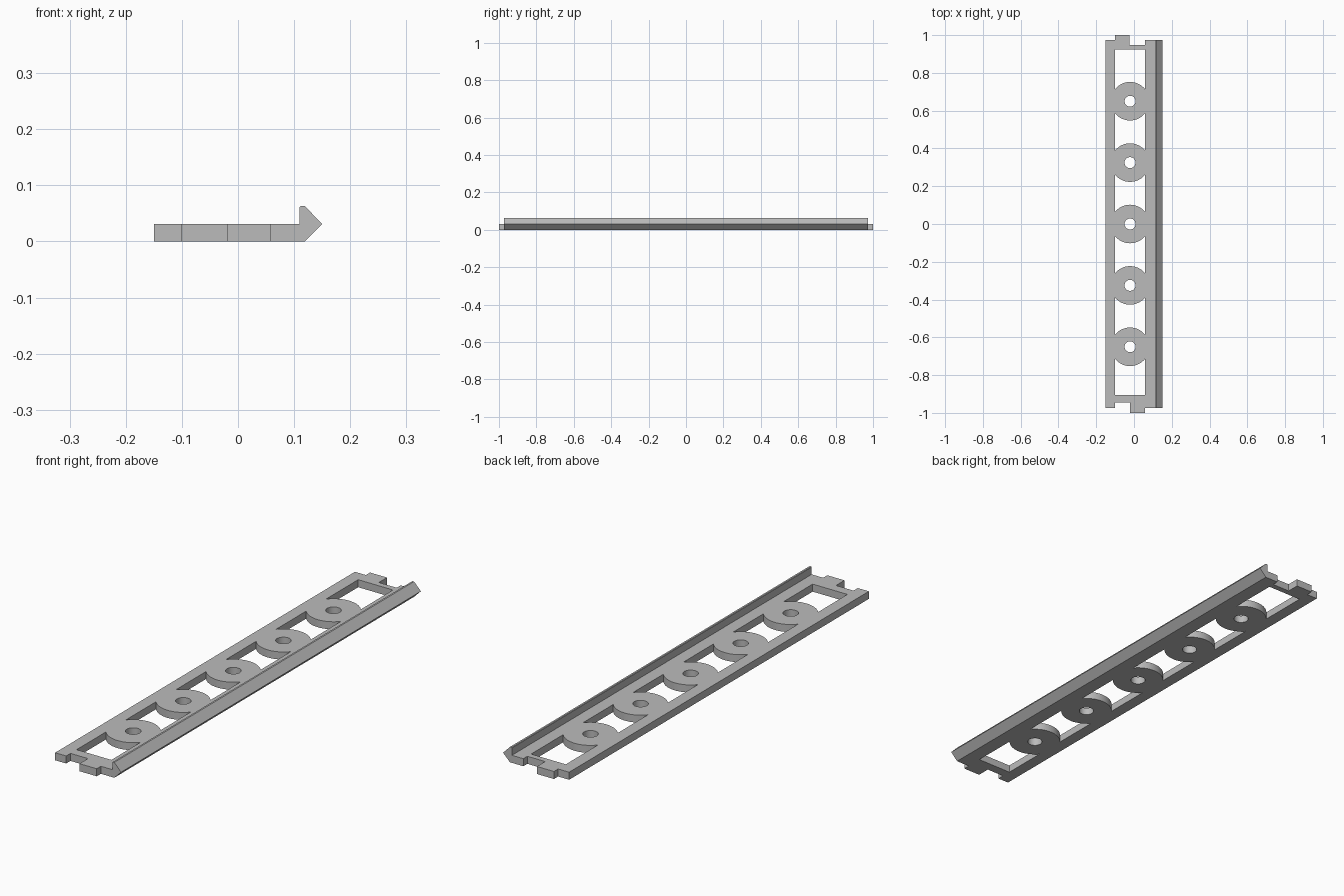
import bpy, bmesh, math

cube = bpy.data.objects.get("Cube")
if cube:
    bpy.data.objects.remove(cube, do_unlink=True)

THICK = 0.031          # plate thickness
END = 0.973            # rail half length
LEFT, RIGHT = -0.10, 0.058   # inner edges of the two rails
MID = (LEFT + RIGHT) / 2
HALF = (RIGHT - LEFT) / 2
RING_R, HOLE_R, PITCH = 0.102, 0.029, 0.325

grey = bpy.data.materials.new("plain grey")
grey.use_nodes = True
COLOUR = (0.5, 0.5, 0.5, 1)
grey.diffuse_color = COLOUR
grey.node_tree.nodes["Principled BSDF"].inputs["Base Color"].default_value = COLOUR


def finish(bm, name):
    bmesh.ops.recalc_face_normals(bm, faces=bm.faces)
    mesh = bpy.data.meshes.new(name)
    bm.to_mesh(mesh)
    bm.free()
    mesh.materials.append(grey)
    obj = bpy.data.objects.new(name, mesh)
    bpy.context.collection.objects.link(obj)
    bpy.ops.object.select_all(action='DESELECT')
    obj.select_set(True)
    bpy.context.view_layer.objects.active = obj
    bpy.ops.object.shade_smooth_by_angle(angle=math.radians(30))
    return obj


def add_loop(bm, points):
    verts = [bm.verts.new((x, y, 0)) for x, y in points]
    return [bm.edges.new((v, verts[i - 1])) for i, v in enumerate(verts)]


def arc(cy, radius, start, stop, steps):
    return [(MID + radius * math.cos(a), cy + radius * math.sin(a))
            for a in (start + (stop - start) * i / steps for i in range(steps + 1))]


# Plate outline: rails, with a tab and a matching notch at each end
outline = [
    (-0.15, -END), (LEFT, -END), (LEFT, -0.945), (-0.02, -0.945),
    (-0.02, -1), (RIGHT, -1), (RIGHT, -END), (0.11, -END),
    (0.11, END), (RIGHT, END), (RIGHT, 0.947), (-0.023, 0.947),
    (-0.023, 1), (LEFT, 1), (LEFT, END), (-0.15, END),
]
bm = bmesh.new()
edges = add_loop(bm, outline)

# Screw holes, and windows whose ends follow the round bosses
centres = [PITCH * i for i in range(-2, 3)]
swing = math.acos(HALF / RING_R)
for cy in centres:
    edges += add_loop(bm, arc(cy, HOLE_R, 0, math.tau, 48)[:-1])
for low, high in zip([None] + centres, centres + [None]):
    bottom = ([(RIGHT, -0.905), (LEFT, -0.905)] if low is None
              else arc(low, RING_R, swing, math.pi - swing, 24))
    top = ([(LEFT, 0.923), (RIGHT, 0.923)] if high is None
           else arc(high, RING_R, math.pi + swing, math.tau - swing, 24))
    edges += add_loop(bm, bottom + top)

bmesh.ops.triangle_fill(bm, use_beauty=True, use_dissolve=False, edges=edges)
grown = bmesh.ops.extrude_face_region(bm, geom=bm.faces[:], use_keep_orig=True)
bmesh.ops.translate(bm, vec=(0, 0, THICK),
                    verts=[g for g in grown["geom"] if isinstance(g, bmesh.types.BMVert)])
finish(bm, "pierced_plate")

# Pointed lip along the left edge
profile = [(0.11, 0), (0.119, 0), (0.15, THICK), (0.119, 0.063), (0.112, 0.063), (0.11, 0.061)]
bm = bmesh.new()
face = bm.faces.new([bm.verts.new((x, -END, z)) for x, z in profile])
grown = bmesh.ops.extrude_face_region(bm, geom=[face], use_keep_orig=True)
bmesh.ops.translate(bm, vec=(0, 2 * END, 0),
                    verts=[g for g in grown["geom"] if isinstance(g, bmesh.types.BMVert)])
finish(bm, "pointed_lip")
